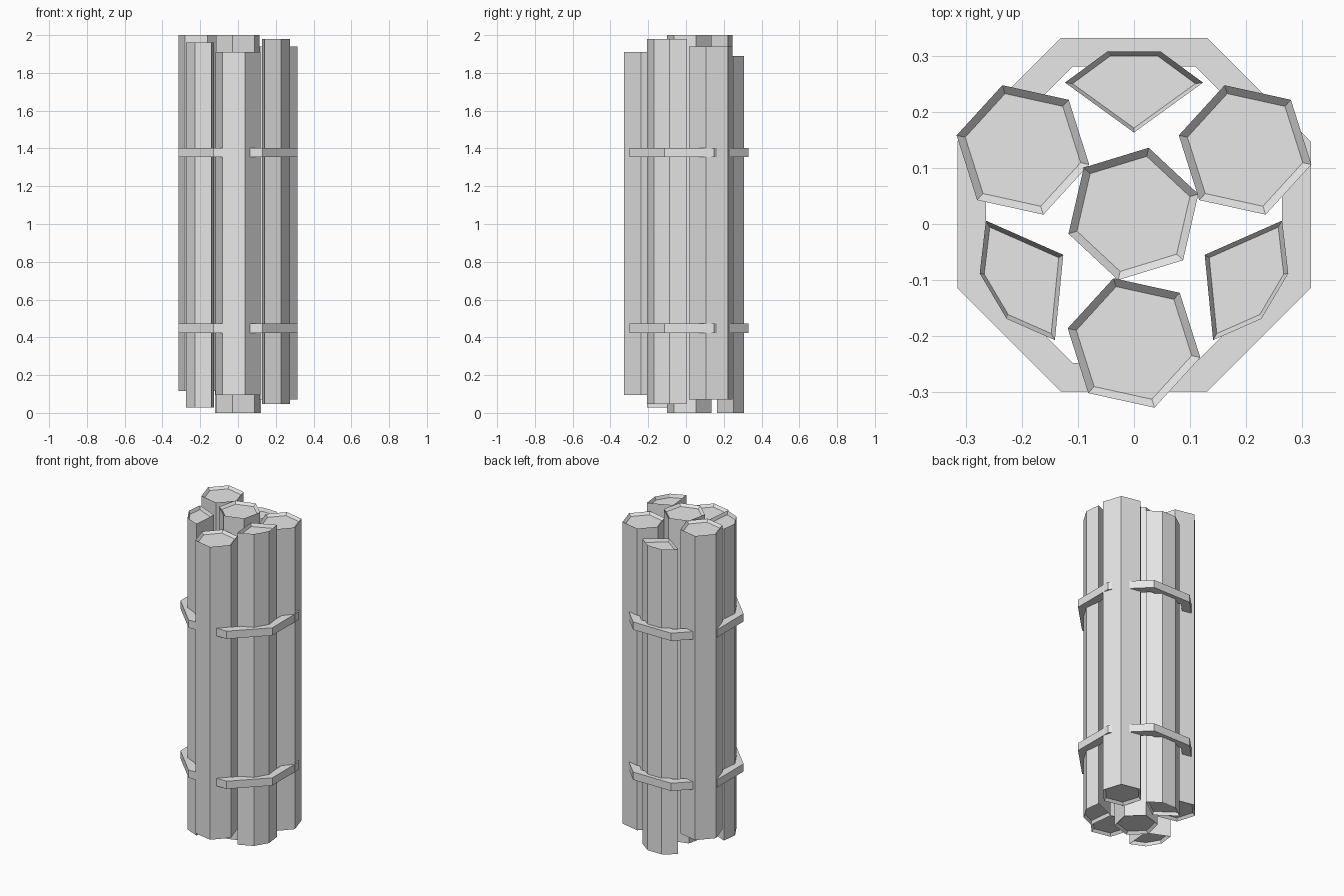
import bpy, bmesh, math

if "Cube" in bpy.data.objects:
    bpy.data.objects.remove(bpy.data.objects["Cube"])

mat = bpy.data.materials.new("light grey")
mat.diffuse_color = (0.8, 0.8, 0.8, 1)
mat.use_nodes = True
mat.node_tree.nodes["Principled BSDF"].inputs["Base Color"].default_value = mat.diffuse_color


def finish(name, bm):
    bmesh.ops.recalc_face_normals(bm, faces=bm.faces)
    me = bpy.data.meshes.new(name)
    bm.to_mesh(me)
    bm.free()
    me.materials.append(mat)
    bpy.context.collection.objects.link(bpy.data.objects.new(name, me))


def log(name, pts, z0, z1, scale, depth):
    """Prism with a shallow dished recess at both ends."""
    bm = bmesh.new()
    n = len(pts)
    cx = (min(p[0] for p in pts) + max(p[0] for p in pts)) / 2
    cy = (min(p[1] for p in pts) + max(p[1] for p in pts)) / 2
    rings = []
    for z, s in ((z0 + depth, scale), (z0, 1), (z1, 1), (z1 - depth, scale)):
        rings.append([bm.verts.new((cx + (x - cx) * s, cy + (y - cy) * s, z)) for x, y in pts])
    for a, b in zip(rings, rings[1:]):
        for i in range(n):
            j = (i + 1) % n
            bm.faces.new((a[i], a[j], b[j], b[i]))
    bm.faces.new(rings[0][::-1])
    bm.faces.new(rings[-1])
    finish(name, bm)


def hexagon(cx, cy, turn, r=0.121):
    return [(cx + r * math.cos(math.radians(turn + 60 * k)),
             cy + r * math.sin(math.radians(turn + 60 * k))) for k in range(6)]


# Whole logs
for name, cx, cy, turn, z0, z1 in (
        ("centre_log", -0.001, 0.018, 17, 0.0, 2.0),
        ("left_log", -0.198, 0.132, 47.6, 0.115, 2.0),
        ("right_log", 0.198, 0.132, 47.6, 0.07, 1.94),
        ("front_log", 0.0, -0.212, 47.6, 0.095, 1.91)):
    log(name, hexagon(cx, cy, turn), z0, z1, 0.87, 0.015)

# Split logs
back = [(-0.123, 0.252), (0, 0.163), (0.123, 0.252), (0.048, 0.307), (-0.048, 0.307)]
side = [(0.264, 0.006), (0.126, -0.055), (0.141, -0.207), (0.227, -0.169), (0.275, -0.088)]
log("back_split_log", back, 0.0, 1.89, 0.89, 0.02)
log("right_split_log", side, 0.047, 1.98, 0.89, 0.02)
log("left_split_log", [(-x, y) for x, y in side], 0.028, 1.96, 0.89, 0.02)


# Octagonal straps
def strap(name, z0, z1):
    bm = bmesh.new()
    rings = []
    for half, z in ((0.315, z0), (0.315, z1), (0.264, z1), (0.264, z0)):
        r = half / math.cos(math.pi / 8)
        rings.append([bm.verts.new((r * math.cos(math.pi / 8 + k * math.pi / 4),
                                    0.0165 + r * math.sin(math.pi / 8 + k * math.pi / 4), z))
                      for k in range(8)])
    for i in range(4):
        a, b = rings[i], rings[(i + 1) % 4]
        for k in range(8):
            m = (k + 1) % 8
            bm.faces.new((a[k], a[m], b[m], b[k]))
    finish(name, bm)


strap("lower_strap", 0.424, 0.472)
strap("upper_strap", 1.354, 1.402)
